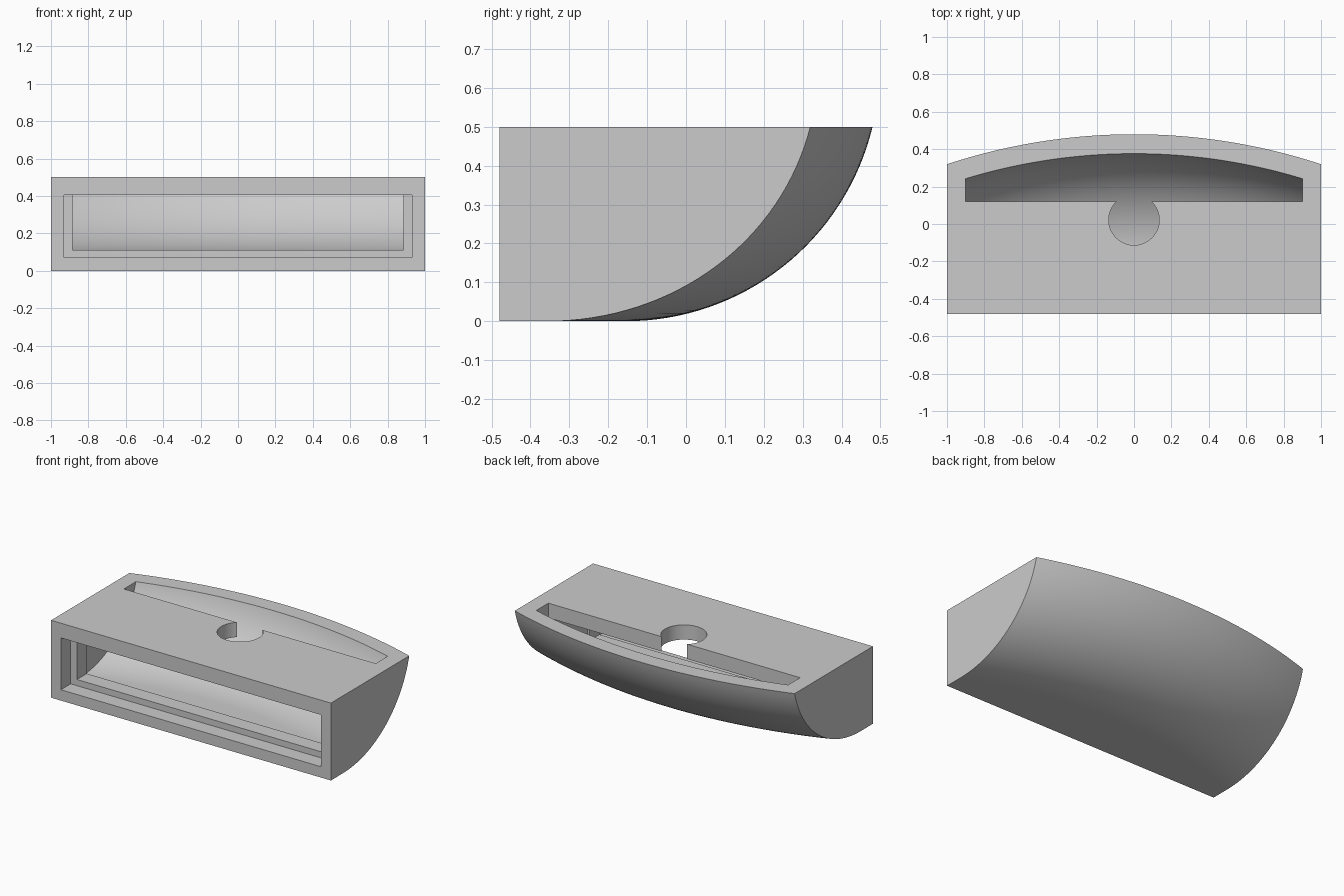
import bpy
import bmesh
from math import sqrt, sin, asin

if "Cube" in bpy.data.objects:
    bpy.data.objects.remove(bpy.data.objects["Cube"])

AXIS_Y = -2.72            # vertical axis that the curved back revolves around
ARC_Y, ARC_R = -0.155, 0.653   # centre and radius of the back's side profile
FRONT, TOP, CEILING = -0.48, 0.5, 0.405

grey = bpy.data.materials.new("light_grey")
grey.use_nodes = True
colour = (0.6, 0.6, 0.6, 1)
grey.diffuse_color = colour
grey.node_tree.nodes["Principled BSDF"].inputs["Base Color"].default_value = colour


def finish(bm, name):
    bmesh.ops.recalc_face_normals(bm, faces=bm.faces)
    mesh = bpy.data.meshes.new(name)
    bm.to_mesh(mesh)
    bm.free()
    obj = bpy.data.objects.new(name, mesh)
    bpy.context.collection.objects.link(obj)
    mesh.materials.append(grey)
    return obj


def curved_block(name, half_width, inset, z_top, front_points, columns=64, steps=32):
    """Block with straight front points and a back that is curved both ways."""
    radius = ARC_R - inset
    end = asin(1 - (z_top - inset) / radius) if z_top - inset < radius else 0
    sweep = 1.5707963 - end
    arc = [(ARC_Y + radius * sin(sweep * i / steps),
            ARC_R - radius * sqrt(1 - sin(sweep * i / steps) ** 2))
           for i in range(steps + 1)]
    bm = bmesh.new()
    rings = []
    for c in range(columns + 1):
        x = half_width * (2 * c / columns - 1)
        ring = [(AXIS_Y + sqrt((y - AXIS_Y) ** 2 - x * x), z) for y, z in arc]
        rings.append([bm.verts.new((x, y, z)) for y, z in ring + front_points])
    for a, b in zip(rings, rings[1:]):
        for i in range(len(a)):
            j = (i + 1) % len(a)
            bm.faces.new((a[i], a[j], b[j], b[i]))
    bm.faces.new(rings[0])
    bm.faces.new(rings[-1])
    return finish(bm, name)


def box(name, half_width, y0, y1, z0, z1):
    bm = bmesh.new()
    bmesh.ops.create_cube(bm, size=1)
    for v in bm.verts:
        v.co = (v.co.x * 2 * half_width,
                y1 if v.co.y > 0 else y0,
                z1 if v.co.z > 0 else z0)
    return finish(bm, name)


# Outer shell
body = curved_block("housing", 1.0, 0, TOP, [(FRONT, TOP), (FRONT, 0)])

# Hollow inside that rises through the top as a slot
above = TOP + 0.03
cavity = curved_block("cavity_cutter", 0.9, 0.1, above,
                      [(0.12, above), (0.12, CEILING), (-0.28, CEILING), (-0.28, 0.1)])

# Stepped front opening
outer_opening = box("outer_opening_cutter", 0.93, -0.6, -0.38, 0.07, CEILING)
inner_opening = box("inner_opening_cutter", 0.885, -0.6, -0.2, 0.11, CEILING)

# Round hole that meets the slot
bm = bmesh.new()
bmesh.ops.create_cone(bm, cap_ends=True, segments=64, radius1=0.135,
                      radius2=0.135, depth=0.3)
bmesh.ops.translate(bm, verts=bm.verts, vec=(0, 0.022, TOP))
hole = finish(bm, "hole_cutter")

# Cut every opening out of the shell
bpy.context.view_layer.objects.active = body
for cutter in (cavity, inner_opening, outer_opening, hole):
    cutter.hide_render = True
    mod = body.modifiers.new(cutter.name, "BOOLEAN")
    mod.operation = "DIFFERENCE"
    mod.solver = "EXACT"
    mod.object = cutter
    bpy.ops.object.modifier_apply(modifier=mod.name)
    bpy.data.objects.remove(cutter)

# Smooth curves, sharp corners
bpy.ops.object.select_all(action="DESELECT")
body.select_set(True)
bpy.ops.object.shade_smooth_by_angle(angle=0.5)
